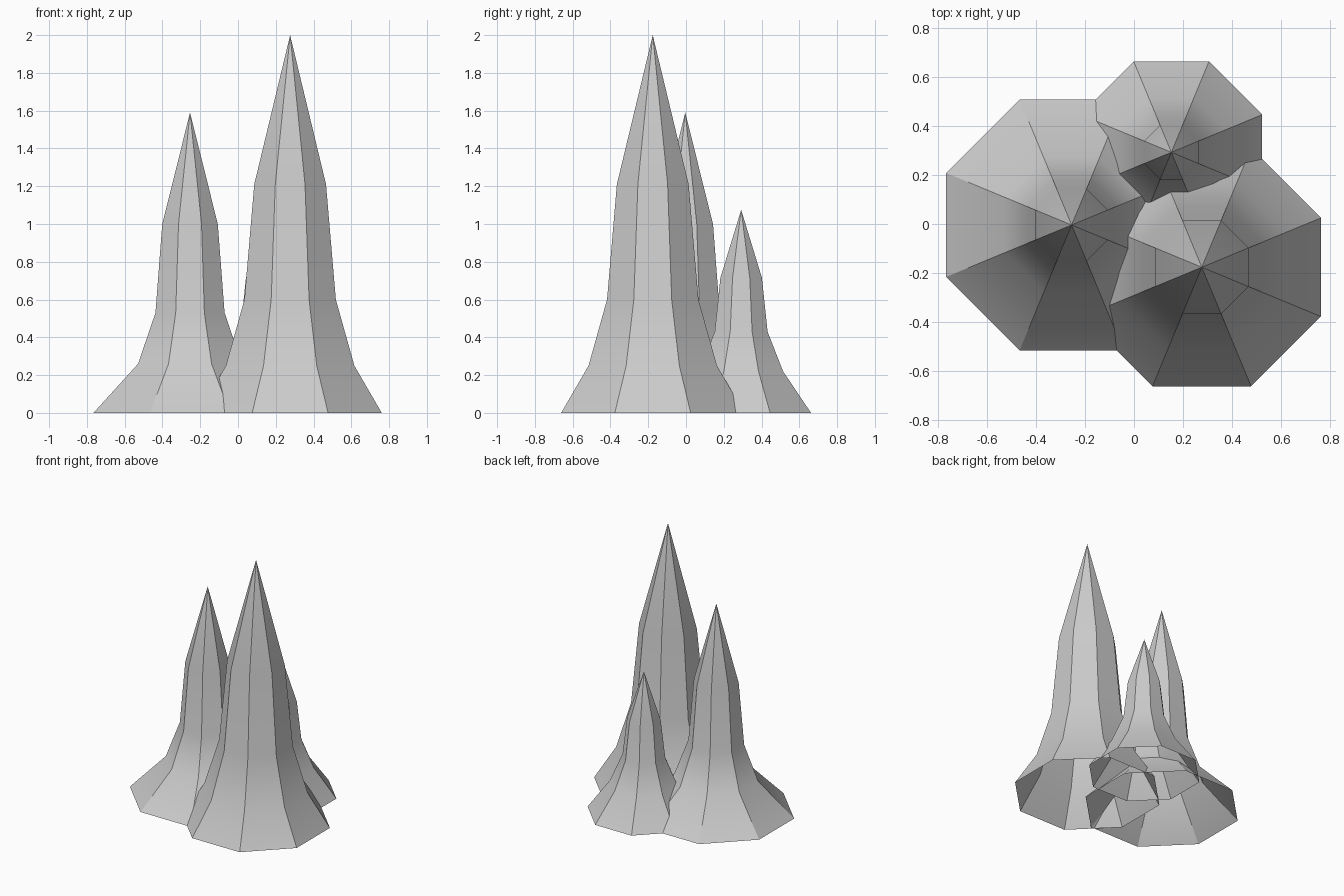
import bpy, math

if "Cube" in bpy.data.objects:
    bpy.data.objects.remove(bpy.data.objects["Cube"])

SIDES = 8

def spire(name, x, y, height, profile):
    """Open-bottomed octagonal spire; profile = (flat-side distance, z) rings."""
    verts, faces = [], []
    for apothem, z in profile:
        r = apothem / math.cos(math.pi / SIDES)
        for i in range(SIDES):
            a = 2 * math.pi * (i + 0.5) / SIDES
            verts.append((r * math.cos(a), r * math.sin(a), z))
    tip = len(verts)
    verts.append((0, 0, height))
    for k in range(len(profile)):
        for i in range(SIDES):
            a, b = k * SIDES + i, k * SIDES + (i + 1) % SIDES
            if k < len(profile) - 1:
                faces.append((a, b, b + SIDES, a + SIDES))
            else:
                faces.append((a, b, tip))
    mesh = bpy.data.meshes.new(name)
    mesh.from_pydata(verts, [], faces)
    mesh.update()
    obj = bpy.data.objects.new(name, mesh)
    obj.location = (x, y, 0)
    bpy.context.collection.objects.link(obj)
    # Soft along the height, crisp along the ribs
    bpy.ops.object.select_all(action='DESELECT')
    obj.select_set(True)
    bpy.context.view_layer.objects.active = obj
    bpy.ops.object.shade_smooth_by_angle(angle=math.radians(30))

# Three overlapping rock spires, tallest to shortest
spire("tall_spire", 0.276, -0.176, 2.0,
      [(0.485, 0), (0.34, 0.25), (0.242, 0.6), (0.19, 1.21)])
spire("middle_spire", -0.254, -0.004, 1.59,
      [(0.511, 0), (0.275, 0.26), (0.183, 0.53), (0.147, 1.0)])
spire("short_spire", 0.152, 0.292, 1.075,
      [(0.37, 0), (0.222, 0.22), (0.14, 0.43), (0.11, 0.715)])
